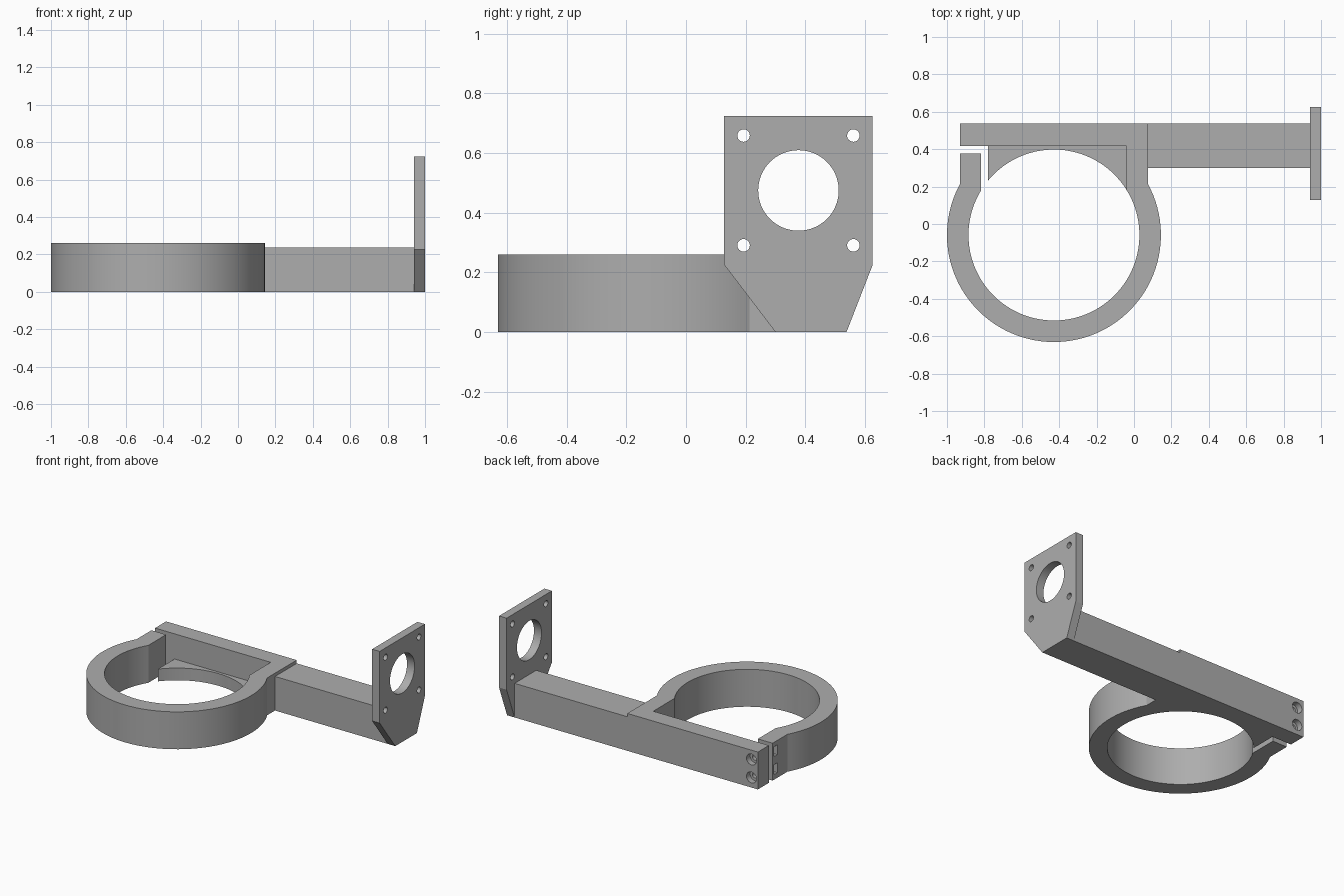
import bpy, bmesh
from math import sin, cos, acos, asin, pi
from mathutils import Matrix

default = bpy.data.objects.get("Cube")
if default:
    bpy.data.objects.remove(default, do_unlink=True)

grey = bpy.data.materials.new("plain grey")
grey.use_nodes = True
colour = (0.42, 0.42, 0.42, 1)
grey.diffuse_color = colour
grey.node_tree.nodes["Principled BSDF"].inputs["Base Color"].default_value = colour

CX, CY, R_IN, R_OUT = -0.428, -0.059, 0.457, 0.572
HEIGHT = 0.26


def finish(name, bm):
    bmesh.ops.recalc_face_normals(bm, faces=bm.faces)
    mesh = bpy.data.meshes.new(name)
    bm.to_mesh(mesh)
    bm.free()
    mesh.materials.append(grey)
    obj = bpy.data.objects.new(name, mesh)
    bpy.context.collection.objects.link(obj)
    return obj


def prism(name, outline, low, high, axis="z"):
    """Extrude an outline along z (points x, y) or along x (points y, z)."""
    bm = bmesh.new()
    place = (lambda p: (p[0], p[1], low)) if axis == "z" else (lambda p: (low, p[0], p[1]))
    face = bm.faces.new([bm.verts.new(place(p)) for p in outline])
    new = bmesh.ops.extrude_face_region(bm, geom=[face])["geom"]
    shift = (0, 0, high - low) if axis == "z" else (high - low, 0, 0)
    bmesh.ops.translate(bm, vec=shift, verts=[g for g in new if isinstance(g, bmesh.types.BMVert)])
    return finish(name, bm)


def box(name, x, y, z):
    return prism(name, [(x[0], y[0]), (x[1], y[0]), (x[1], y[1]), (x[0], y[1])], *z)


def rod(name, radius, centre, length, axis, sides=32):
    bm = bmesh.new()
    turn = Matrix.Rotation(pi / 2, 4, "Y" if axis == "x" else "X")
    bmesh.ops.create_cone(bm, cap_ends=True, segments=sides, radius1=radius, radius2=radius,
                          depth=length, matrix=Matrix.Translation(centre) @ turn)
    return finish(name, bm)


def arc(radius, start, end, steps):
    return [(CX + radius * cos(a), CY + radius * sin(a))
            for a in (start + (end - start) * i / steps for i in range(steps + 1))]


def activate(obj):
    bpy.ops.object.select_all(action="DESELECT")
    obj.select_set(True)
    bpy.context.view_layer.objects.active = obj


def cut(obj, cutters):
    for cutter in cutters:
        cutter.hide_render = True
        activate(obj)
        mod = obj.modifiers.new("cut", "BOOLEAN")
        mod.operation, mod.solver, mod.object = "DIFFERENCE", "EXACT", cutter
        bpy.ops.object.modifier_apply(modifier=mod.name)
        bpy.data.objects.remove(cutter, do_unlink=True)


def angle_at(x, radius):
    return acos((x - CX) / radius)


# Split clamp ring, right lug and back bar as one outline
LEFT, TAB_IN, LUG_IN, LUG_OUT = -0.93, -0.817, -0.04, 0.075
TAB_TOP, BAR_FRONT, BACK = 0.377, 0.417, 0.538
outline = [(LEFT, TAB_TOP)]
outline += arc(R_OUT, angle_at(LEFT, R_OUT), 2 * pi + angle_at(LUG_OUT, R_OUT), 72)
outline += [(LUG_OUT, BACK), (LEFT, BACK), (LEFT, BAR_FRONT), (LUG_IN, BAR_FRONT)]
outline += arc(R_IN, 2 * pi + angle_at(LUG_IN, R_IN), angle_at(TAB_IN, R_IN), 72)
outline += [(TAB_IN, TAB_TOP)]
clamp = prism("clamp_ring", outline, 0, HEIGHT)

# Clamp screw holes, counterbores and nut slots
screw_x = -0.88
for z in (0.07, 0.195):
    cut(clamp, [
        rod("screw_hole", 0.02, (screw_x, 0.4, z), 0.5, "y"),
        rod("counterbore", 0.038, (screw_x, BACK, z), 0.08, "y"),
        box("nut_slot", (LEFT - 0.05, -0.845), (0.325, 0.362), (z - 0.034, z + 0.034)),
    ])

# Thin floor web between the ring opening and the bar
WEB_LEFT = -0.78
web = prism("floor_web", [(LUG_IN, BAR_FRONT), (WEB_LEFT, BAR_FRONT)]
            + arc(R_IN, angle_at(WEB_LEFT, R_IN), angle_at(LUG_IN, R_IN), 32), 0, 0.085)

# Arm reaching out to the motor plate
arm = box("arm", (LUG_OUT, 0.942), (0.3, BACK), (0, 0.237))

# Upright mounting plate with tapered foot
plate = prism("mounting_plate", [(0.128, 0.724), (0.626, 0.724), (0.626, 0.226),
                                 (0.538, 0), (0.3, 0), (0.128, 0.226)], 0.942, 1, "x")
MID_Y, MID_Z, PITCH = 0.377, 0.475, 0.184
cut(plate, [rod("centre_hole", 0.135, (0.97, MID_Y, MID_Z), 0.3, "x", 64)])
cut(plate, [rod("bolt_hole", 0.021, (0.97, MID_Y + i * PITCH, MID_Z + j * PITCH), 0.3, "x", 24)
            for i in (-1, 1) for j in (-1, 1)])

# Smooth curved walls, keep edges crisp
for part in (clamp, web, arm, plate):
    activate(part)
    bpy.ops.object.shade_smooth_by_angle(angle=pi / 9)
